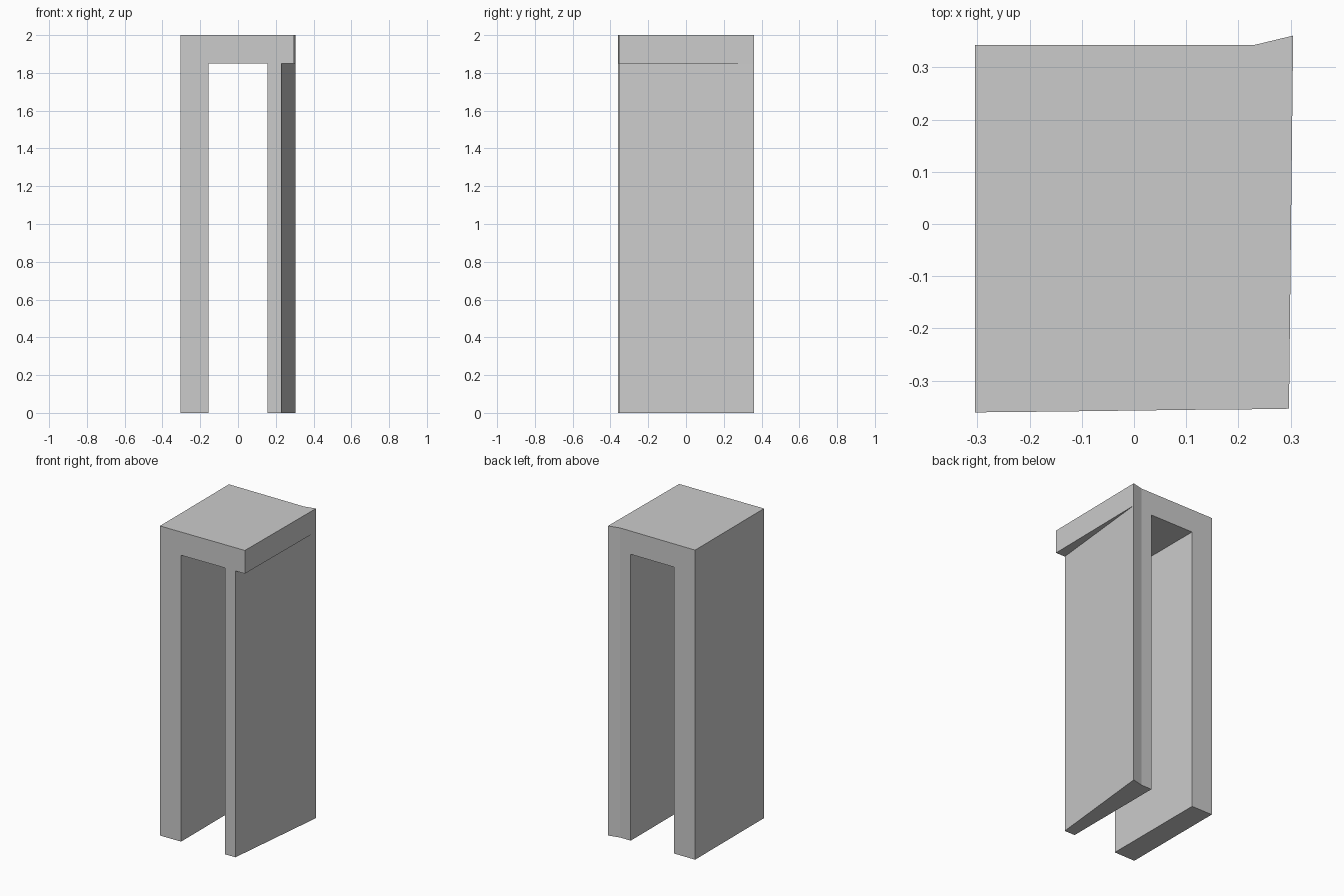
import bpy
from collections import Counter

if "Cube" in bpy.data.objects:
    bpy.data.objects.remove(bpy.data.objects["Cube"])

TOP, LINTEL = 2.0, 1.85

# Plan points: front edge (left to right), back edge, and flared back corner
F = [(-0.305, -0.361), (-0.155, -0.3595), (0.155, -0.3555), (0.23, -0.355), (0.297, -0.354)]
B = [(-0.305, 0.343), (-0.155, 0.343), (0.155, 0.343), (0.23, 0.343)]
CORNER = (0.305, 0.361)

left_leg = [F[0], F[1], B[1], B[0]]
opening = [F[1], F[2], B[2], B[1]]
right_leg = [F[2], F[3], CORNER, B[3], B[2]]   # outer face slants in to the front
overhang = [F[3], F[4], CORNER]


def prism(plan, z0, z1):
    """Faces of an upright prism over a counter-clockwise plan."""
    low = [(x, y, z0) for x, y in plan]
    high = [(x, y, z1) for x, y in plan]
    faces = [low[::-1], high]
    for i in range(len(plan)):
        j = (i + 1) % len(plan)
        faces.append([low[i], low[j], high[j], high[i]])
    return faces


# Two legs below, beam with overhang above
faces = prism(left_leg, 0, LINTEL) + prism(right_leg, 0, LINTEL)
for plan in (left_leg, opening, right_leg, overhang):
    faces += prism(plan, LINTEL, TOP)

# Drop faces shared by neighbouring blocks so the arch is one closed shell
uses = Counter(frozenset(f) for f in faces)
faces = [f for f in faces if uses[frozenset(f)] == 1]
verts = sorted({v for f in faces for v in f})
index = {v: i for i, v in enumerate(verts)}

mesh = bpy.data.meshes.new("arch_frame")
mesh.from_pydata(verts, [], [[index[v] for v in f] for f in faces])
mesh.validate()
mesh.update()
arch = bpy.data.objects.new("arch_frame", mesh)
bpy.context.collection.objects.link(arch)
